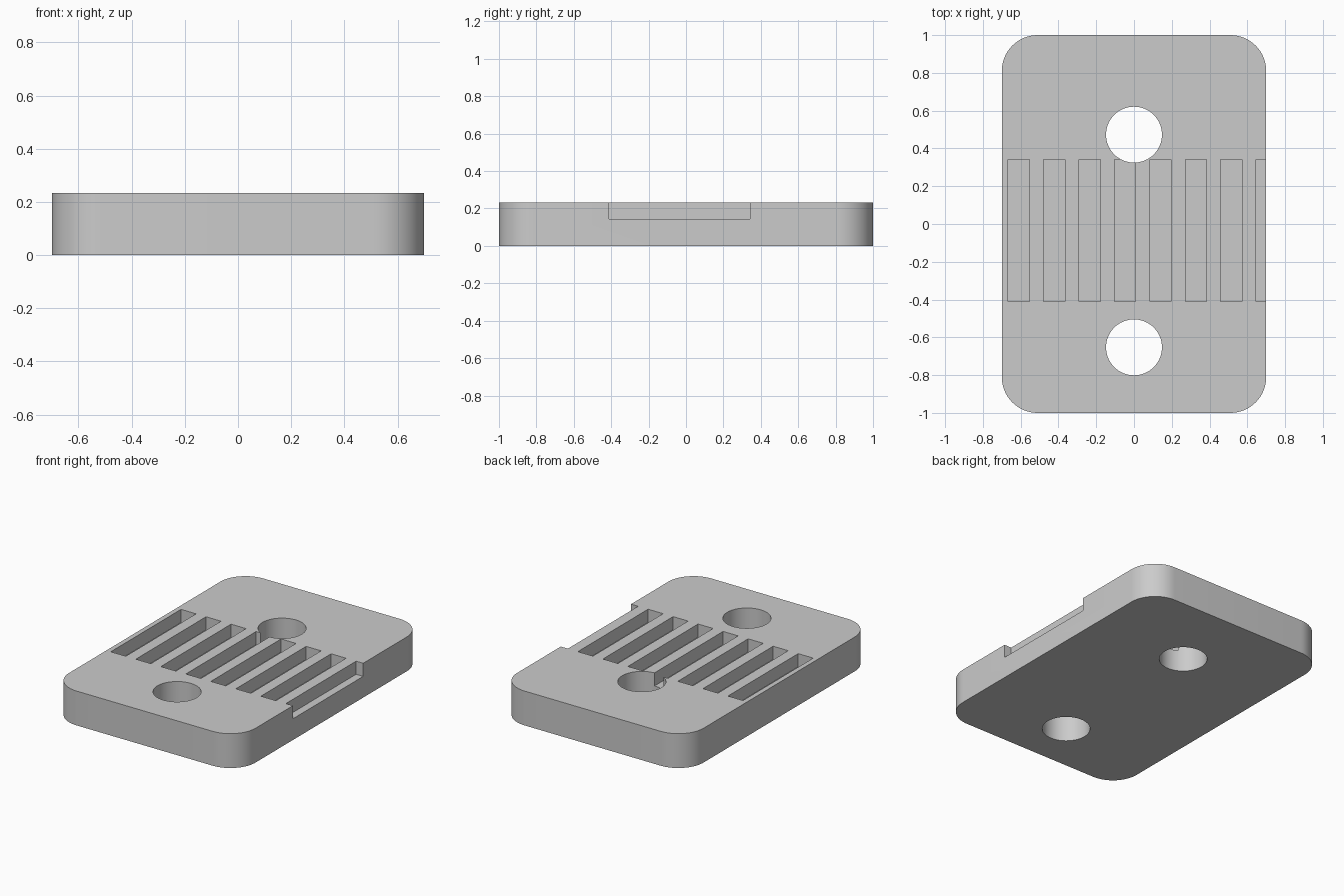
import bpy
import bmesh
import math

cube = bpy.data.objects.get("Cube")
if cube:
    bpy.data.objects.remove(cube, do_unlink=True)

WIDTH, LENGTH, HEIGHT = 1.4, 2.0, 0.233
CORNER = 0.19
HOLE_RADIUS = 0.148
SLOT_FLOOR, SLOT_WIDTH, SLOT_PITCH = 0.144, 0.113, 0.1877
SLOT_FRONT, SLOT_BACK = -0.411, 0.342

grey = bpy.data.materials.new("plain grey")
grey.use_nodes = True
grey.diffuse_color = (0.6, 0.6, 0.6, 1)
grey.node_tree.nodes["Principled BSDF"].inputs["Base Color"].default_value = (0.6, 0.6, 0.6, 1)


def prism(name, outline, z0, z1):
    """Extrude a flat outline from z0 up to z1."""
    bm = bmesh.new()
    face = bm.faces.new([bm.verts.new((x, y, z0)) for x, y in outline])
    top = bmesh.ops.extrude_face_region(bm, geom=[face])["geom"]
    verts = [v for v in top if isinstance(v, bmesh.types.BMVert)]
    bmesh.ops.translate(bm, verts=verts, vec=(0, 0, z1 - z0))
    bmesh.ops.recalc_face_normals(bm, faces=bm.faces)
    mesh = bpy.data.meshes.new(name)
    bm.to_mesh(mesh)
    bm.free()
    mesh.materials.append(grey)
    obj = bpy.data.objects.new(name, mesh)
    bpy.context.collection.objects.link(obj)
    return obj


def arc(cx, cy, radius, start, sweep, steps):
    return [(cx + radius * math.cos(start + sweep * i / steps),
             cy + radius * math.sin(start + sweep * i / steps)) for i in range(steps + 1)]


# Rounded plate
outline = []
for i, (sx, sy) in enumerate([(1, 1), (-1, 1), (-1, -1), (1, -1)]):
    outline += arc(sx * (WIDTH / 2 - CORNER), sy * (LENGTH / 2 - CORNER),
                   CORNER, i * math.pi / 2, math.pi / 2, 16)
plate = prism("slotted_plate", outline, 0, HEIGHT)

# Two through holes
cutters = []
for name, y in (("front_hole_cutter", -0.653), ("back_hole_cutter", 0.473)):
    circle = arc(0, y, HOLE_RADIUS, 0, math.tau, 64)[:-1]
    cutters.append(prism(name, circle, -0.1, HEIGHT + 0.1))

# Row of blind slots, the last one open at the plate's left edge
for i in range(8):
    x0 = -0.667 + i * SLOT_PITCH
    x1 = x0 + SLOT_WIDTH
    box = [(x0, SLOT_FRONT), (x1, SLOT_FRONT), (x1, SLOT_BACK), (x0, SLOT_BACK)]
    cutters.append(prism(f"slot_cutter_{i + 1}", box, SLOT_FLOOR, HEIGHT + 0.1))

# Cut everything out of the plate
bpy.ops.object.select_all(action="DESELECT")
bpy.context.view_layer.objects.active = plate
plate.select_set(True)
for cutter in cutters:
    cut = plate.modifiers.new(cutter.name, "BOOLEAN")
    cut.operation = "DIFFERENCE"
    cut.solver = "EXACT"
    cut.object = cutter
    bpy.ops.object.modifier_apply(modifier=cut.name)
    bpy.data.objects.remove(cutter, do_unlink=True)

bpy.ops.object.shade_smooth_by_angle(angle=math.radians(30))
